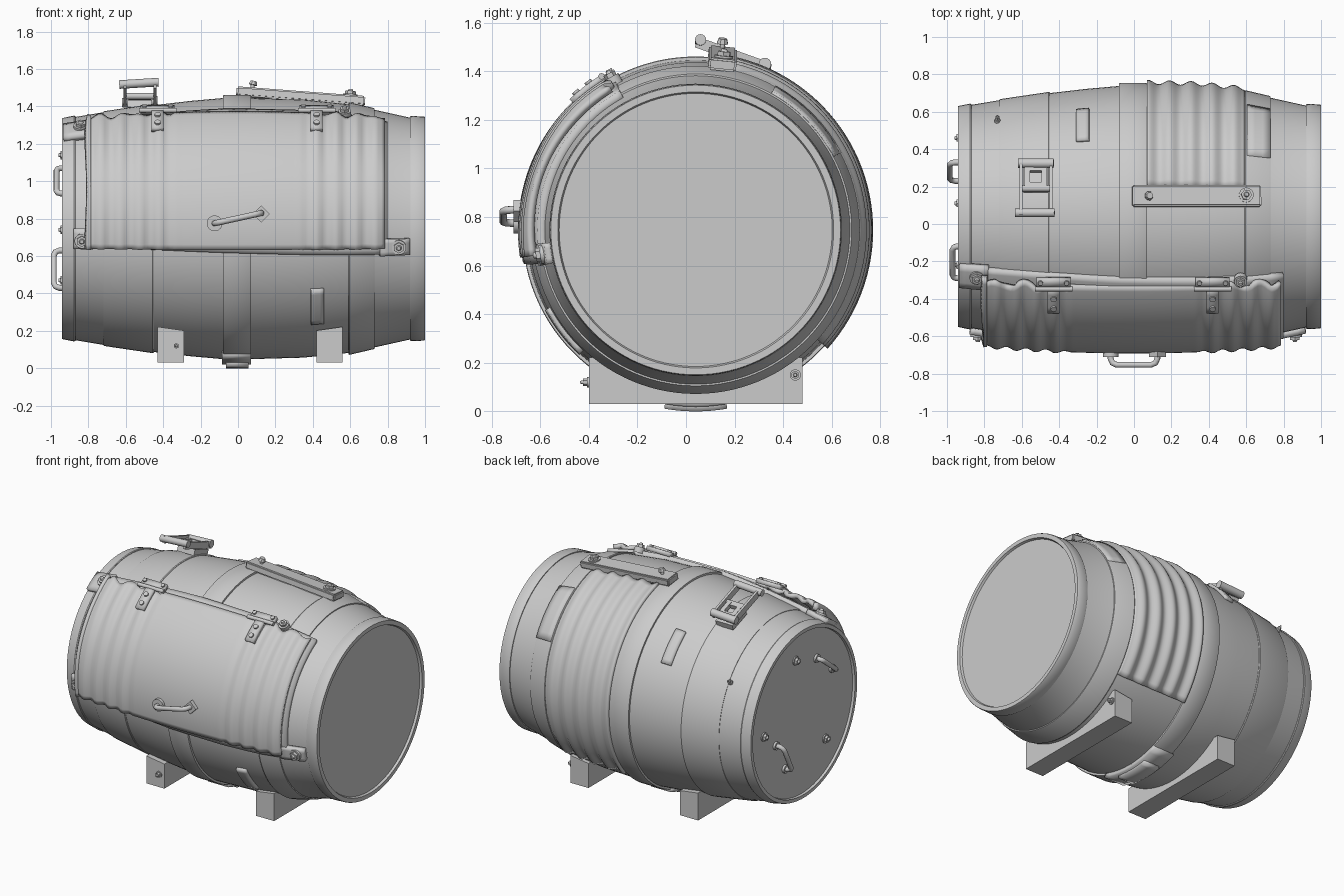
import bpy, bmesh, math
from mathutils import Vector, Matrix

if "Cube" in bpy.data.objects:
    bpy.data.objects.remove(bpy.data.objects["Cube"])

CY, CZ = 0.04, 0.747          # barrel axis position
rad = math.radians

steel = bpy.data.materials.new("grey_metal")
steel.diffuse_color = (0.6, 0.6, 0.6, 1)
steel.use_nodes = True
steel.node_tree.nodes["Principled BSDF"].inputs["Base Color"].default_value = steel.diffuse_color


def finish(name, bm, angle=32):
    me = bpy.data.meshes.new(name)
    bm.normal_update()
    bm.to_mesh(me)
    bm.free()
    me.materials.append(steel)
    me.shade_smooth()
    me.set_sharp_from_angle(angle=rad(angle))
    ob = bpy.data.objects.new(name, me)
    bpy.context.collection.objects.link(ob)
    return ob


def lerp(pts, x):
    for (x0, r0), (x1, r1) in zip(pts, pts[1:]):
        if x <= x1:
            return r0 + (r1 - r0) * (x - x0) / (x1 - x0)
    return pts[-1][1]


BODY = [(-0.94, .585), (-.72, .622), (-.45, .66), (-.25, .683), (-.08, .698), (.07, .698),
        (.35, .69), (.59, .665), (.73, .635), (.92, .593), (1.0, .59)]


def body_r(x):
    return lerp(BODY, x)


def on(x, deg, r):
    """Point around the barrel axis; angle from the top, positive to the back."""
    a = rad(deg)
    return Vector((x, CY + r * math.sin(a), CZ + r * math.cos(a)))


def lathe(name, prof, n=112):
    bm = bmesh.new()
    rings = []
    for x, r in prof:
        if r == 0:
            rings.append([bm.verts.new((x, CY, CZ))] * n)
        else:
            rings.append([bm.verts.new(on(x, 360 * k / n, r)) for k in range(n)])
    for A, B in zip(rings, rings[1:]):
        for k in range(n):
            l = (k + 1) % n
            bm.faces.new(list(dict.fromkeys((A[k], B[k], B[l], A[l]))))
    bmesh.ops.recalc_face_normals(bm, faces=bm.faces)
    return finish(name, bm)


def patch(name, x0, x1, a0, a1, rf, thick, nx=4, na=14):
    """Curved sheet lying round the barrel; a0/a1 may be functions of x."""
    bm = bmesh.new()
    g = []
    for i in range(nx + 1):
        x = x0 + (x1 - x0) * i / nx
        s = a0(x) if callable(a0) else a0
        e = a1(x) if callable(a1) else a1
        g.append([bm.verts.new(on(x, s + (e - s) * j / na, rf(x, s + (e - s) * j / na)))
                  for j in range(na + 1)])
    for i in range(nx):
        for j in range(na):
            bm.faces.new((g[i][j], g[i + 1][j], g[i + 1][j + 1], g[i][j + 1]))
    ob = finish(name, bm, 40)
    m = ob.modifiers.new("thickness", 'SOLIDIFY')
    m.thickness, m.offset = thick, -1
    return ob


def rod(bm, p, q, r, r2=None, n=16):
    p, q = Vector(p), Vector(q)
    d = q - p
    M = Matrix.Translation((p + q) / 2) @ d.to_track_quat('Z', 'Y').to_matrix().to_4x4()
    bmesh.ops.create_cone(bm, cap_ends=True, segments=n, radius1=r,
                          radius2=r if r2 is None else r2, depth=d.length, matrix=M)


def block(bm, c, size, rot=None):
    M = Matrix.Translation(c) @ (rot or Matrix()) @ Matrix.Diagonal((*size, 1))
    bmesh.ops.create_cube(bm, size=1, matrix=M)


def bolt(name, p, d, r=0.03):
    """Washer, hex head and rounded tip."""
    p, d = Vector(p), Vector(d).normalized()
    bm = bmesh.new()
    rod(bm, p - d * .03, p + d * .008, r * 1.15, n=20)
    rod(bm, p, p + d * .025, r * .85, n=6)
    rod(bm, p + d * .02, p + d * .036, r * .5, r * .3, n=12)
    return finish(name, bm)


def pipe(name, pts, r):
    cu = bpy.data.curves.new(name, 'CURVE')
    cu.dimensions, cu.bevel_depth, cu.bevel_resolution = '3D', r, 3
    cu.use_fill_caps = True
    sp = cu.splines.new('POLY')
    sp.points.add(len(pts) - 1)
    for s, p in zip(sp.points, pts):
        s.co = (*p, 1)
    sp.use_smooth = True
    cu.materials.append(steel)
    ob = bpy.data.objects.new(name, cu)
    bpy.context.collection.objects.link(ob)
    bpy.ops.object.select_all(action='DESELECT')
    ob.select_set(True)
    bpy.context.view_layer.objects.active = ob
    bpy.ops.object.convert(target='MESH')


def grip(name, a, b, out, r):
    """Handle with rounded corners between a and b, standing off by out."""
    a, b, out = Vector(a), Vector(b), Vector(out)
    k = (b - a).normalized() * out.length * .5
    pts = [a, a + out * .5, a + out * .85 + k * .3, a + out + k,
           b + out - k, b + out * .85 - k * .3, b + out * .5, b]
    pipe(name, pts, r)


# Barrel body with recessed ends
lathe("barrel", [(-.925, 0), (-.925, .562), (-.94, .568)] + BODY + [(1.0, .568), (.985, .562), (.985, 0)])
# Hoops
for nm, x0, x1, h in (("left_hoop", -.942, -.87, .007), ("shoulder_hoop", -.72, -.45, .006),
                      ("middle_hoop", -.08, .07, .016), ("right_shoulder_hoop", .59, .73, .010),
                      ("right_hoop", .92, 1.0, .009)):
    r0, r1 = body_r(x0), body_r(x1)
    lathe(nm, [(x0, r0 - .02), (x0, r0 + h - .003), (x0 + .006, r0 + h), (x1 - .006, r1 + h),
               (x1, r1 + h - .003), (x1, r1 - .02)])

# Rippled sheet round the back
patch("rippled_back_sheet", .07, .592, 13, 132,
      lambda x, a: body_r(x) + .022 + .011 * math.cos((x - .19) * 2 * math.pi / .115), .035, 44, 40)


# Front hatch: smooth centre, rippled sides, standing on a backing sheet
def hatch_r(x, a):
    w = min(1, max(0, (abs(x) - .32) / .08))
    return .732 - .055 * x * x + w * .008 * math.cos(x * 2 * math.pi / .105) * (1 + .3 * math.sin(a / 9))


patch("hatch_backing", -.80, .80, lambda x: -100.5 - 2.2 * x, lambda x: -27.5 - 1.5 * x,
      lambda x, a: body_r(x) + .025 + .01 * abs(x), .05, 24, 30)
patch("front_hatch", -.80, .785, -99, lambda x: -31 + 1.5 * math.sin(x * 40) * (abs(x) > .35),
      hatch_r, .028, 90, 30)
patch("hatch_left_lip", -.805, -.785, -99.5, -29, lambda x, a: hatch_r(x, a) + .008, .05, 2, 30)
# Bolted corner tabs
for nm, x0, x1, a0, a1, bx, ba in (("upper_left", -.935, -.78, -38, -25, -.84, -31),
                                   ("lower_left", -.88, -.78, -100, -90, -.835, -96),
                                   ("lower_right", .76, .92, -103, -95, .86, -99)):
    rr = lambda x, a: body_r(x) + .035
    patch(nm + "_tab", x0, x1, a0, a1, rr, .04, 4, 4)
    bolt(nm + "_bolt", on(bx, ba, rr(bx, ba)), on(0, ba, 1) - on(0, ba, 0), .034)
bolt("hatch_top_bolt", on(.57, -29, .712), on(0, -29, 1) - on(0, -29, 0), .03)

# Hinges along the top edge of the hatch
for side, hx in (("left", -.43), ("right", .42)):
    patch(side + "_hinge_leaf", hx - .09, hx + .09, -31, -27, lambda x, a: .742, .03, 2, 2)
    patch(side + "_hinge_strap", hx - .032, hx + .032, -44, -31, lambda x, a: .748, .03, 2, 4)
    bm = bmesh.new()
    rod(bm, on(hx - .1, -31.5, .742), on(hx + .1, -31.5, .742), .013)
    for a in (-36, -41):
        rod(bm, on(hx, a, .74), on(hx, a, .758), .016)
    for dx in (-.07, .07):
        rod(bm, on(hx + dx, -28.5, .73), on(hx + dx, -28.5, .752), .013)
    finish(side + "_hinge_pins", bm)

# Hatch handle with a round and a diamond foot
grip("hatch_handle", (-.125, -.685, .775), (.125, -.685, .83), (0, -.068, 0), .016)
bm = bmesh.new()
rod(bm, (-.125, -.67, .775), (-.125, -.71, .775), .042, n=24)
rod(bm, (.125, -.67, .825), (.125, -.71, .825), .045, n=4)
finish("handle_feet", bm)

# Left end handles and bolts
grip("upper_end_handle", (-.925, -.12, 1.07), (-.925, -.29, .935), (-.045, 0, 0), .016)
grip("lower_end_handle", (-.925, .33, .63), (-.925, .23, .43), (-.06, 0, 0), .016)
bm = bmesh.new()
for y, z in ((-.12, 1.07), (-.29, .935), (.33, .63), (.23, .43)):
    rod(bm, (-.92, y, z), (-.94, y, z), .028, n=20)
finish("end_handle_feet", bm)
for i, (y, z) in enumerate(((.11, 1.14), (.46, .74), (-.22, .47))):
    bolt(f"end_bolt_{i}", (-.925, y, z), (-1, 0, 0), .027)

# Cradle legs, with a sloped top
for nm, lx in (("left_leg", -.36), ("right_leg", .49)):
    bm = bmesh.new()
    block(bm, (lx, .04, .12), (.14, .88, .18))
    for v in bm.verts:
        if v.co.z > .1:
            v.co.z += .012 if (v.co.x - lx) * lx > 0 else -.008
    finish(nm, bm)
bolt("left_leg_bolt", (-.33, -.40, .12), (0, -1, 0), .018)
bolt("right_leg_bolt", (.56, .45, .15), (1, 0, 0), .02)

# Middle hoop buckle under the barrel
patch("bottom_buckle", -.065, .055, 170, 190, lambda x, a: .747, .04, 2, 8)
patch("bottom_buckle_base", -.085, .07, 160, 200, lambda x, a: .728, .03, 2, 10)

# Riveted repair plates
for nm, x0, x1, a0, a1 in (("back_shoulder_plate", .605, .73, 29, 62), ("back_small_plate", -.31, -.24, 36, 56),
                           ("front_small_plate", .39, .46, -137, -118)):
    patch(nm, x0, x1, a0, a1, lambda x, a: body_r(x) + .018, .025, 3, 8)
bolt("small_back_bolt", on(-.73, 55, .625), on(0, 55, 1) - on(0, 55, 0), .014)

# Top bar with bolts, sloping down to the right
tilt = Matrix.Rotation(rad(4.3), 4, 'Y') @ Matrix.Rotation(rad(-6), 4, 'X')
bm = bmesh.new()
block(bm, (.335, .15, 1.452), (.69, .115, .05), tilt)
bmesh.ops.bevel(bm, geom=bm.edges[:], offset=.008, segments=2, affect='EDGES')
finish("top_bar", bm)
bolt("top_bar_bolt", (.60, .155, 1.457), (.07, .1, 1), .034)
bm = bmesh.new()
rod(bm, (.075, .15, 1.47), (.08, .15, 1.525), .011)
rod(bm, (.08, .15, 1.515), (.085, .152, 1.535), .025, .018, 8)
finish("top_bar_screw", bm)

# Ratchet latch on the top
bm = bmesh.new()
slope = Matrix.Rotation(math.atan2(-.10, .28), 4, 'X')
for x in (-.605, -.445):
    block(bm, (x, .19, 1.468), (.016, .31, .045), slope)
rod(bm, (-.635, .06, 1.517), (-.425, .06, 1.53), .023)
rod(bm, (-.62, .325, 1.42), (-.43, .325, 1.43), .026)
rod(bm, (-.60, .19, 1.455), (-.45, .19, 1.455), .018)
for y, z in ((.205, 1.452), (.295, 1.425)):
    block(bm, (-.525, y, z), (.12, .03, .03), slope)
for x in (-.57, -.48):
    block(bm, (x, .25, 1.44), (.03, .11, .03), slope)
block(bm, (-.525, .25, 1.39), (.13, .16, .04), slope)
finish("ratchet_latch", bm)
